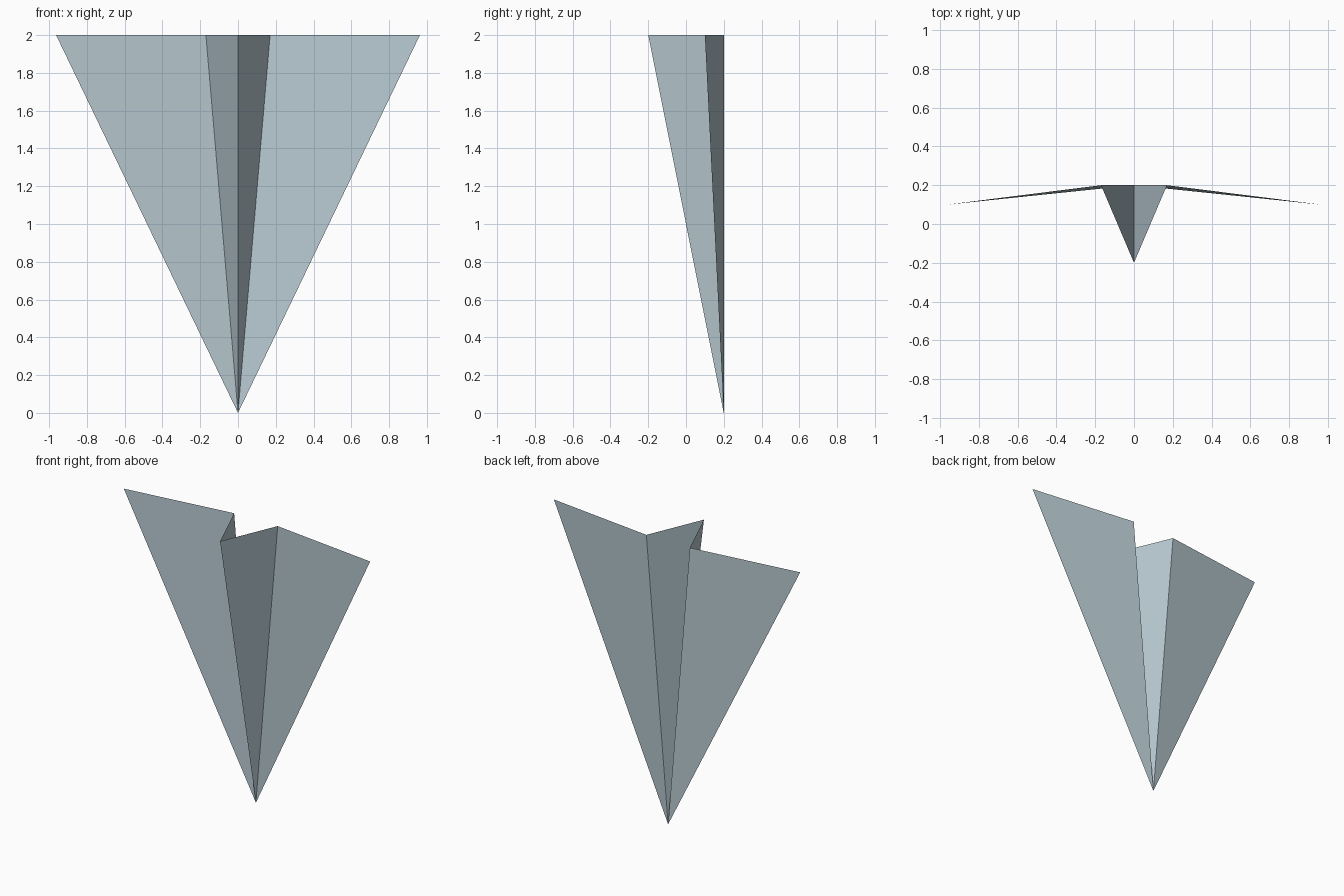
import bpy
import bmesh

cube = bpy.data.objects.get("Cube")
if cube:
    bpy.data.objects.remove(cube, do_unlink=True)

# Paper colour
paper = bpy.data.materials.new("pale_blue_grey_paper")
paper.use_nodes = True
COLOUR = (0.48, 0.59, 0.64, 1.0)
paper.diffuse_color = COLOUR
paper.node_tree.nodes["Principled BSDF"].inputs["Base Color"].default_value = COLOUR

# Key points of the folded sheet, +x side; the nose points down
NOSE = (0, 0.2, 0)
KEEL = (0, -0.2, 2)
FOLD = (0.17, 0.2, 2)
TIP = (0.963, 0.1, 2)


def panel(name, points, side):
    """One flat triangular panel; side -1 mirrors it and keeps it facing out."""
    bm = bmesh.new()
    verts = [bm.verts.new((side * x, y, z)) for x, y, z in points]
    bm.faces.new(verts if side > 0 else verts[::-1])
    mesh = bpy.data.meshes.new(name)
    bm.to_mesh(mesh)
    bm.free()
    mesh.materials.append(paper)
    obj = bpy.data.objects.new(name, mesh)
    bpy.context.collection.objects.link(obj)


# Wing and keel panel on each side
for prefix, side in (("left", 1), ("right", -1)):
    panel(prefix + "_wing", (NOSE, TIP, FOLD), side)
    panel(prefix + "_keel_panel", (NOSE, FOLD, KEEL), side)
